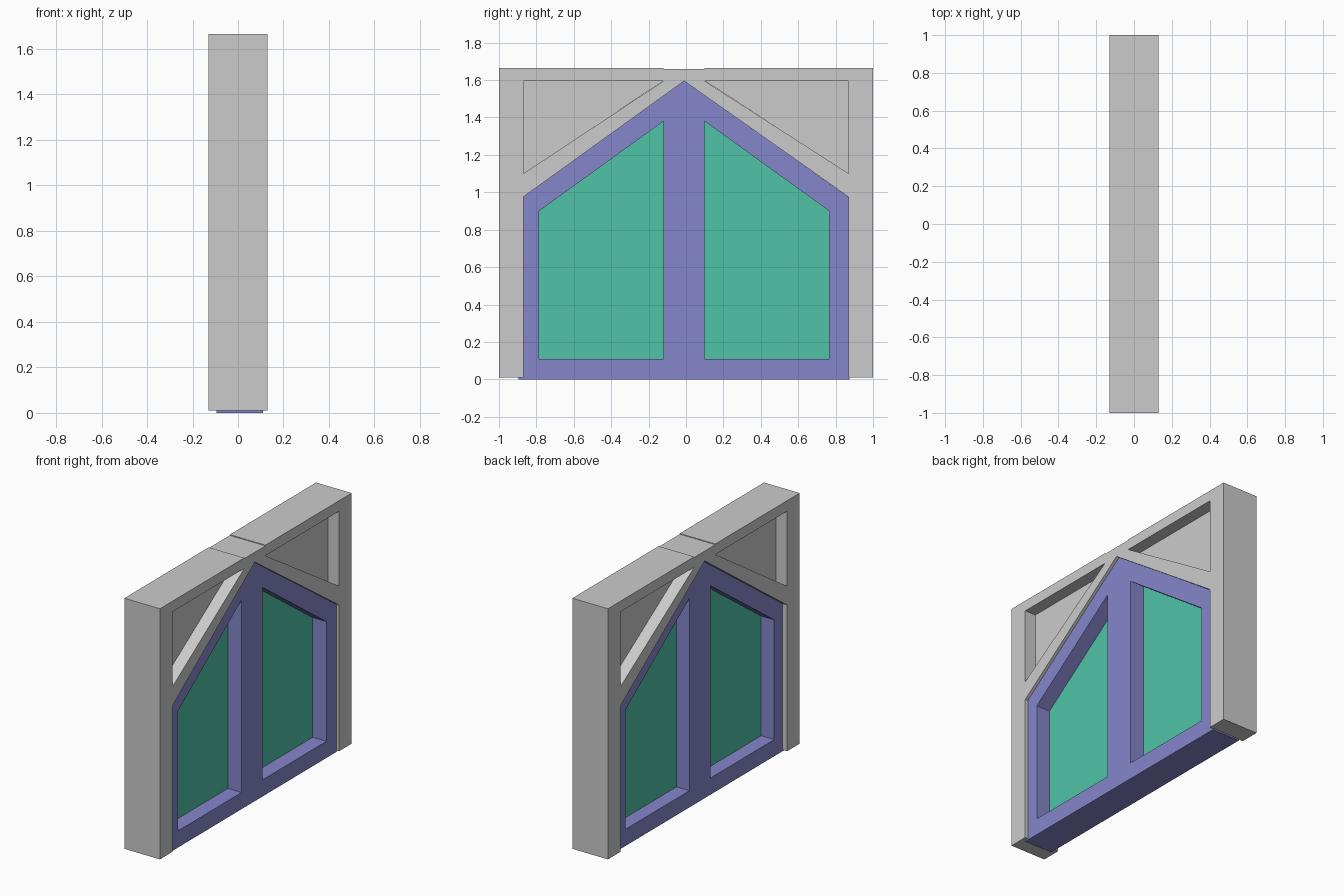
import bpy, bmesh
from mathutils import Matrix

if "Cube" in bpy.data.objects:
    bpy.data.objects.remove(bpy.data.objects["Cube"])

# local (x, y, z) -> world (y, z, x)
TO_WORLD = Matrix(((0, 0, 1, 0), (1, 0, 0, 0), (0, 1, 0, 0), (0, 0, 0, 1)))


def material(name, rgb):
    m = bpy.data.materials.new(name)
    m.diffuse_color = (*rgb, 1)
    m.use_nodes = True
    m.node_tree.nodes["Principled BSDF"].inputs["Base Color"].default_value = m.diffuse_color
    return m


def prism(name, x0, x1, loops, mat=None):
    """Extrude (y, z) outlines between x0 and x1; inner loops become holes."""
    curve = bpy.data.curves.new(name + "_profile", 'CURVE')
    curve.dimensions = '2D'
    curve.fill_mode = 'BOTH'
    curve.extrude = (x1 - x0) / 2
    for pts in loops:
        s = curve.splines.new('POLY')
        s.points.add(len(pts) - 1)
        for p, (y, z) in zip(s.points, pts):
            p.co = (y, z, 0, 1)
        s.use_cyclic_u = True
    tmp = bpy.data.objects.new(name + "_profile", curve)
    bpy.context.collection.objects.link(tmp)
    deps = bpy.context.evaluated_depsgraph_get()
    mesh = bpy.data.meshes.new_from_object(tmp.evaluated_get(deps))
    bpy.data.objects.remove(tmp)
    bm = bmesh.new()
    bm.from_mesh(mesh)
    bm.transform(Matrix.Translation(((x0 + x1) / 2, 0, 0)) @ TO_WORLD)
    bmesh.ops.remove_doubles(bm, verts=bm.verts, dist=1e-4)
    bmesh.ops.recalc_face_normals(bm, faces=bm.faces)
    for f in bm.faces:
        f.smooth = False
    bm.to_mesh(mesh)
    bm.free()
    mesh.name = name
    mesh.materials.clear()
    if mat:
        mesh.materials.append(mat)
    obj = bpy.data.objects.new(name, mesh)
    bpy.context.collection.objects.link(obj)
    return obj


CY = -0.01  # centre line of the window


def pane(side, grow=0.0):
    """Outline of one slanted pane, left (-1) or right (1)."""
    pts = [(0.11 - grow, 0.11 - grow), (0.775 + grow, 0.11 - grow),
           (0.775 + grow, 0.90 + grow / 2), (0.11 - grow, 1.38 + grow)]
    return [(CY + side * y, z) for y, z in pts]


def spandrel(side, grow=0.0):
    """Triangular corner recess above the gable."""
    inner = 0.12 if side < 0 else 0.10
    return [(side * (0.87 + grow), 1.10 - grow), (side * (0.87 + grow), 1.595 + grow),
            (side * (inner - grow), 1.595 + grow)]


purple = material("sash_paint", (0.24, 0.24, 0.60))
green = material("window_glass", (0.08, 0.55, 0.39))

# surrounding wall frame, with gabled opening and triangular cut-outs
surround = [(-1, 0.01), (-0.87, 0.01), (-0.87, 0.975), (CY, 1.595), (0.87, 0.975),
            (0.87, 0.01), (1, 0.01), (1, 1.665), (0.10, 1.665), (0.10, 1.66),
            (-0.12, 1.66), (-0.12, 1.665), (-1, 1.665)]
prism("surround", -0.13, 0.13, [surround, spandrel(-1), spandrel(1)])

# gabled sash with two openings
sash = [(CY - 0.885, 0), (CY + 0.885, 0), (CY + 0.885, 0.97), (CY, 1.598), (CY - 0.885, 0.97)]
prism("window_sash", -0.095, 0.11, [sash, pane(-1), pane(1)], purple)

# recessed corner panels and glass panes
for side, label in ((-1, "left"), (1, "right")):
    prism(label + "_corner_panel", -0.05, 0.05, [spandrel(side, 0.004)])
    prism(label + "_glass", 0.0, 0.01, [pane(side, 0.01)], green)
